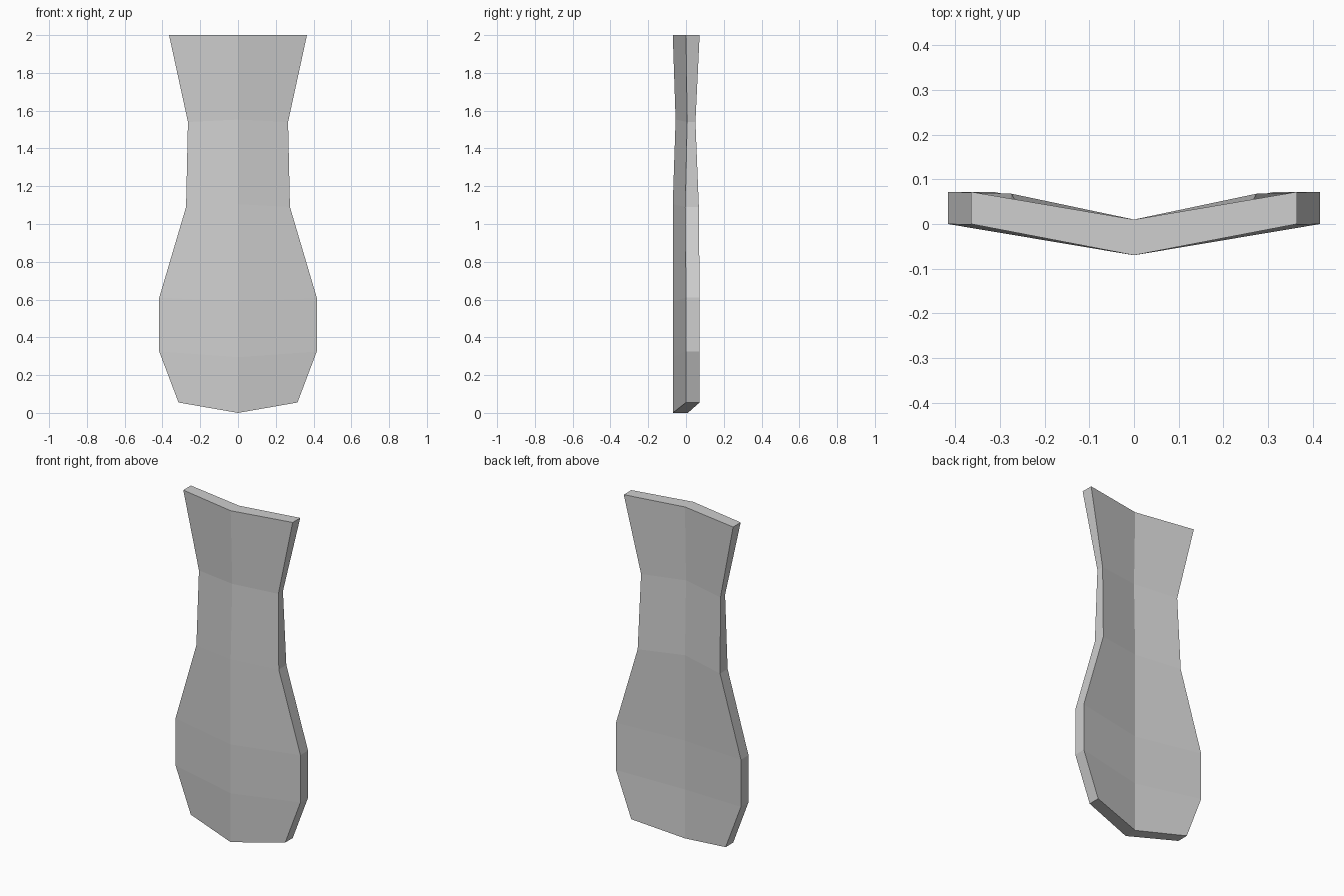
import bpy, bmesh

cube = bpy.data.objects.get("Cube")
if cube:
    bpy.data.objects.remove(cube)

# Plain grey material
grey = bpy.data.materials.new("plain_grey")
grey.use_nodes = True
colour = (0.62, 0.62, 0.62, 1)
grey.diffuse_color = colour
grey.node_tree.nodes["Principled BSDF"].inputs["Base Color"].default_value = colour

# Cross-sections from top to bottom:
# half width, edge z, ridge z, ridge front y, ridge back y, edge front y, edge back y
sections = [
    (0.365, 2.00, 2.00, -0.07, 0.01, 0.0, 0.072),
    (0.265, 1.54, 1.553, -0.055, 0.0, 0.006, 0.05),
    (0.275, 1.09, 1.105, -0.07, 0.01, -0.004, 0.068),
    (0.417, 0.61, 0.59, -0.07, 0.01, 0.0, 0.072),
    (0.417, 0.325, 0.295, -0.07, 0.01, 0.0, 0.072),
    (0.315, 0.055, 0.0, -0.07, 0.01, 0.0, 0.072),
]

# Left half of the bent plate, open along the centre ridge
bm = bmesh.new()
rings = []
for width, edge_z, ridge_z, rf, rb, ef, eb in sections:
    points = [(0, rf, ridge_z), (width, ef, edge_z), (width, eb, edge_z), (0, rb, ridge_z)]
    rings.append([bm.verts.new(p) for p in points])
for upper, lower in zip(rings, rings[1:]):
    for i in range(3):
        bm.faces.new((upper[i], lower[i], lower[i + 1], upper[i + 1]))

# Top and bottom ends
bm.faces.new(rings[0])
bm.faces.new(reversed(rings[-1]))

mesh = bpy.data.meshes.new("bent_plate")
bm.to_mesh(mesh)
bm.free()
mesh.materials.append(grey)
plate = bpy.data.objects.new("bent_plate", mesh)
bpy.context.collection.objects.link(plate)

# Right half by mirroring
mirror = plate.modifiers.new("Mirror", "MIRROR")
mirror.use_clip = True
